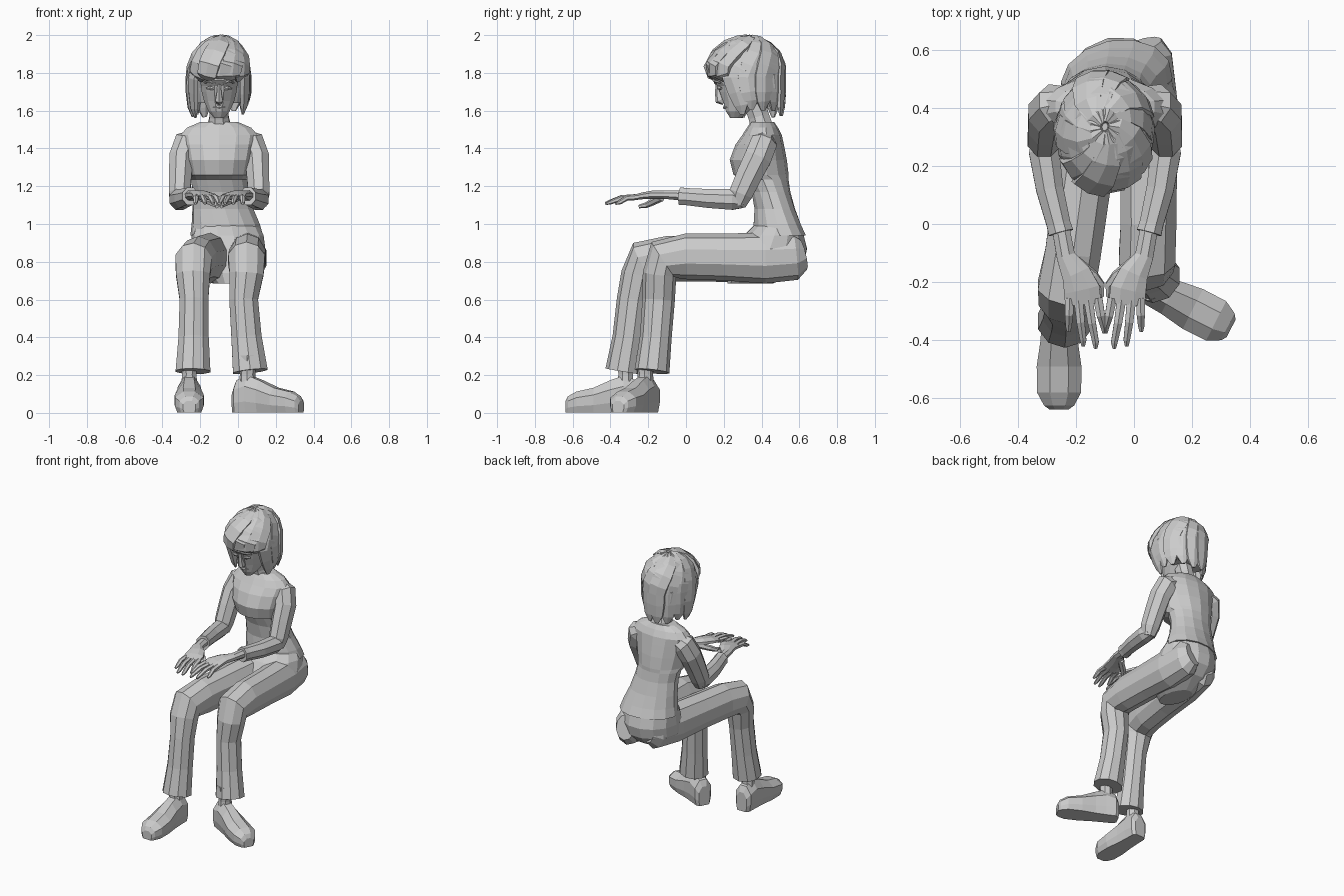
import bpy, bmesh, random
from math import sin, cos, pi, radians
from mathutils import Vector, Matrix

random.seed(4)
Z = Vector((0, 0, 1))


def loft(name, rings, n=8, side=(1, 0, 0), axis=None):
    """Skin ellipses (x, y, z, half width, half depth[, yaw]) along a path."""
    bm = bmesh.new()
    C = [Vector(r[:3]) for r in rings]
    loops = []
    for i, r in enumerate(rings):
        t = axis or (C[min(i + 1, len(C) - 1)] - C[max(i - 1, 0)]).normalized()
        s = Vector(side)
        if len(r) > 5:
            s = Matrix.Rotation(r[5], 3, 'Z') @ s
        s = (s - t * s.dot(t)).normalized()
        u = t.cross(s)
        k = 1 / cos(pi / n)
        loops.append([bm.verts.new(C[i] + k * (s * r[3] * cos(q) + u * r[4] * sin(q)))
                      for q in (2 * pi * (j + .5) / n for j in range(n))])
    for A, B in zip(loops, loops[1:]):
        for j in range(n):
            bm.faces.new((A[j], A[(j + 1) % n], B[(j + 1) % n], B[j]))
    bm.faces.new(loops[0][::-1])
    bm.faces.new(loops[-1])
    bmesh.ops.recalc_face_normals(bm, faces=bm.faces)
    me = bpy.data.meshes.new(name)
    bm.to_mesh(me)
    bm.free()
    ob = bpy.data.objects.new(name, me)
    bpy.context.collection.objects.link(ob)
    return ob


def stack(name, rows, n=12):
    """Horizontal slices (z, centre x, half width, front y, back y, yaw)."""
    return loft(name, [(cx, (f + b) / 2, z, a, (b - f) / 2, yaw)
                       for z, cx, a, f, b, yaw in rows], n, axis=Z)


# shirt body
stack("shirt", [
    (.94, -.06, .19, .36, .63, .2), (1.0, -.065, .178, .36, .605, .16),
    (1.08, -.08, .16, .365, .575, .1), (1.17, -.09, .147, .35, .55, .05),
    (1.235, -.1, .15, .325, .54, 0), (1.26, -.1, .16, .255, .54, 0),
    (1.34, -.1, .178, .235, .53, 0), (1.42, -.1, .195, .265, .515, 0),
    (1.47, -.1, .205, .3, .505, 0), (1.51, -.1, .17, .325, .485, 0),
    (1.54, -.1, .1, .345, .465, 0)], 14)
# seat of the trousers
stack("trouser_seat", [
    (.685, -.06, .07, .22, .46, .2), (.74, -.05, .15, .22, .57, .2),
    (.8, -.05, .185, .24, .625, .2), (.87, -.05, .19, .26, .64, .2),
    (.94, -.055, .187, .31, .622, .2), (1.0, -.06, .165, .37, .59, .2)], 14)

# trouser legs
leg_sizes = [(.06, .08), (.085, .12), (.1, .128), (.098, .118), (.096, .115), (.097, .108),
             (.09, .085), (.076, .082), (.08, .08), (.092, .088)]
right_path = [(.035, .62, .84), (.045, .58, .83), (.05, .42, .82), (.05, .2, .825), (.05, 0, .828),
              (.045, -.12, .81), (.045, -.14, .735), (.03, -.145, .6), (.045, -.16, .4), (.065, -.18, .22)]
left_path = [(-.11, .57, .84), (-.125, .53, .83), (-.145, .36, .82), (-.18, .12, .82), (-.21, -.1, .815),
             (-.235, -.225, .8), (-.238, -.255, .73), (-.233, -.28, .6), (-.235, -.305, .4), (-.238, -.335, .22)]
for side, path in (("right", right_path), ("left", left_path)):
    loft(side + "_trouser_leg", [p + s for p, s in zip(path, leg_sizes)], 10)

# flat-soled shoes and ankles
shoe = [(.085, .04, .13), (.065, .058, .17), (0, .06, .195), (-.07, .064, .17),
        (-.16, .077, .13), (-.25, .076, .11), (-.295, .052, .085), (-.308, .034, .06)]
for side, x, y, turn in (("right", .06, -.22, 63), ("left", -.258, -.33, 0)):
    M = Matrix.Translation((x, y, .003)) @ Matrix.Rotation(radians(turn), 4, 'Z')
    body = loft(side + "_shoe", [(0, ly, h / 2, a, h / 2) for ly, a, h in shoe], axis=Vector((0, -1, 0)))
    for v in body.data.vertices:
        if v.co.z < .005:
            v.co.x *= 2
    ankle = loft(side + "_ankle", [(0, .01, z, r, r) for z, r in ((.12, .045), (.2, .038), (.3, .045))])
    for o in (body, ankle):
        o.data.transform(M)

# arms and hands, mirrored about x = -0.1
for side, M in (("right", Matrix()),
                ("left", Matrix.Translation((-.2, 0, 0)) @ Matrix.Diagonal((-1, 1, 1, 1)))):
    obs = [
        loft(side + "_upper_sleeve", [
            (.02, .42, 1.45, .05, .05), (.07, .41, 1.425, .07, .07), (.1, .38, 1.35, .064, .072),
            (.105, .335, 1.26, .06, .068), (.11, .29, 1.16, .056, .062), (.11, .27, 1.1, .04, .045)]),
        loft(side + "_forearm_sleeve", [
            (.112, .31, 1.12, .035, .035), (.11, .25, 1.13, .052, .055), (.09, .12, 1.135, .047, .05),
            (.06, 0, 1.145, .041, .045), (.052, -.03, 1.147, .043, .047)]),
        loft(side + "_palm", [
            (.055, 0, 1.15, .03, .028), (.035, -.11, 1.155, .032, .022), (.0, -.17, 1.155, .05, .022),
            (-.02, -.225, 1.15, .062, .018), (-.025, -.275, 1.14, .062, .014)]),
        loft(side + "_thumb", [
            (.0, -.13, 1.14, .018, .018), (-.06, -.18, 1.115, .018, .016),
            (-.085, -.21, 1.1, .014, .013), (-.088, -.25, 1.092, .008, .008)], 6)]
    for k, (bx, tx, ty) in enumerate([(-.075, -.097, -.375), (-.042, -.068, -.428),
                                      (-.008, -.025, -.42), (.022, .025, -.37)]):
        obs.append(loft(f"{side}_finger_{k + 1}", [
            (bx, -.255, 1.143, .016, .014), ((bx + tx) / 2, (-.255 + ty) / 2, 1.138, .014, .013),
            (tx, ty + .02, 1.115, .011, .01), (tx, ty, 1.108, .006, .006)], 6))
    for o in obs:
        o.data.transform(M)
        if side == "left":
            o.data.flip_normals()

# neck, head and face
loft("neck", [(-.1, .405, 1.5, .065, .06), (-.1, .385, 1.57, .05, .055), (-.1, .35, 1.68, .052, .06)])
stack("head", [
    (1.56, -.1, .025, .235, .29, 0), (1.595, -.1, .055, .212, .34, 0), (1.65, -.1, .08, .197, .42, 0),
    (1.7, -.1, .092, .178, .45, 0), (1.73, -.1, .096, .168, .46, 0), (1.76, -.1, .1, .14, .465, 0),
    (1.86, -.1, .1, .14, .46, 0), (1.93, -.1, .07, .2, .42, 0)])
loft("nose", [(-.1, .17, 1.745, .008, .012), (-.1, .172, 1.69, .013, .016),
              (-.1, .18, 1.655, .02, .022), (-.1, .2, 1.64, .012, .01)], 6)
loft("lips", [(-.13, .217, 1.618, .004, .004), (-.1, .204, 1.618, .01, .008),
              (-.07, .217, 1.618, .004, .004)], 6, side=(0, 0, 1))
for side, s in (("right", 1), ("left", -1)):
    loft(side + "_eye", [(-.1 + s * .028, .174, 1.715, .005, .004), (-.1 + s * .045, .173, 1.72, .011, .008),
                         (-.1 + s * .066, .186, 1.718, .005, .005)], 6, side=(0, 0, 1))
    loft(side + "_brow", [(-.1 + s * .02, .156, 1.745, .006, .006), (-.1 + s * .05, .158, 1.755, .007, .007),
                          (-.1 + s * .078, .18, 1.748, .004, .006)], 6, side=(0, 0, 1))

# hair: scalp cap, then overlapping locks swirling from the crown
stack("hair_cap", [
    (1.64, -.1, .115, .33, .5, 0), (1.72, -.1, .135, .3, .51, 0), (1.79, -.1, .145, .26, .51, 0),
    (1.8, -.1, .145, .14, .51, 0), (1.87, -.1, .14, .13, .49, 0), (1.93, -.1, .11, .17, .44, 0),
    (1.975, -.1, .06, .23, .38, 0)], 14)
LOCKS = 15
for i in range(LOCKS):
    phi = 2 * pi * (i + .5) / LOCKS - pi          # 0 faces the front
    front = abs(phi) < radians(50)
    grow = (1.035, .97, 1.0)[i % 3]
    w = .058
    rings = []
    for el, k in ((86, .3), (74, .55), (56, .85), (36, 1), (16, 1), (0, .9)):
        e = radians(el)
        q = phi + .9 * (el / 86) ** 1.5
        x = -.1 + .15 * grow * cos(e) * sin(q)
        y = .305 + .03 * sin(e) - .2 * grow * cos(e) * cos(q)
        z = 1.775 + .203 * grow ** .3 * sin(e) + (.015 * cos(e) if front else 0)
        if front and el == 0:
            y += .025
        rings.append((x, y, z, w * k, .02, q))
    x, y, z = rings[-1][:3]
    if front:
        rings.append((x, y + .025, z - .025, w * .5, .008, phi))
    else:
        drift = .4 * max(0, .38 - y)
        end = 1.56 + random.uniform(0, .05)
        rings += [(x, y + drift * .5, 1.7, w * .85, .02, phi),
                  (-.1 + (x + .1) * .97, y + drift * .9, end + .05, w * .65, .015, phi),
                  (-.1 + (x + .1) * .9, y + drift, end, w * .2, .005, phi)]
    loft(f"hair_lock_{i + 1}", rings, 6)
